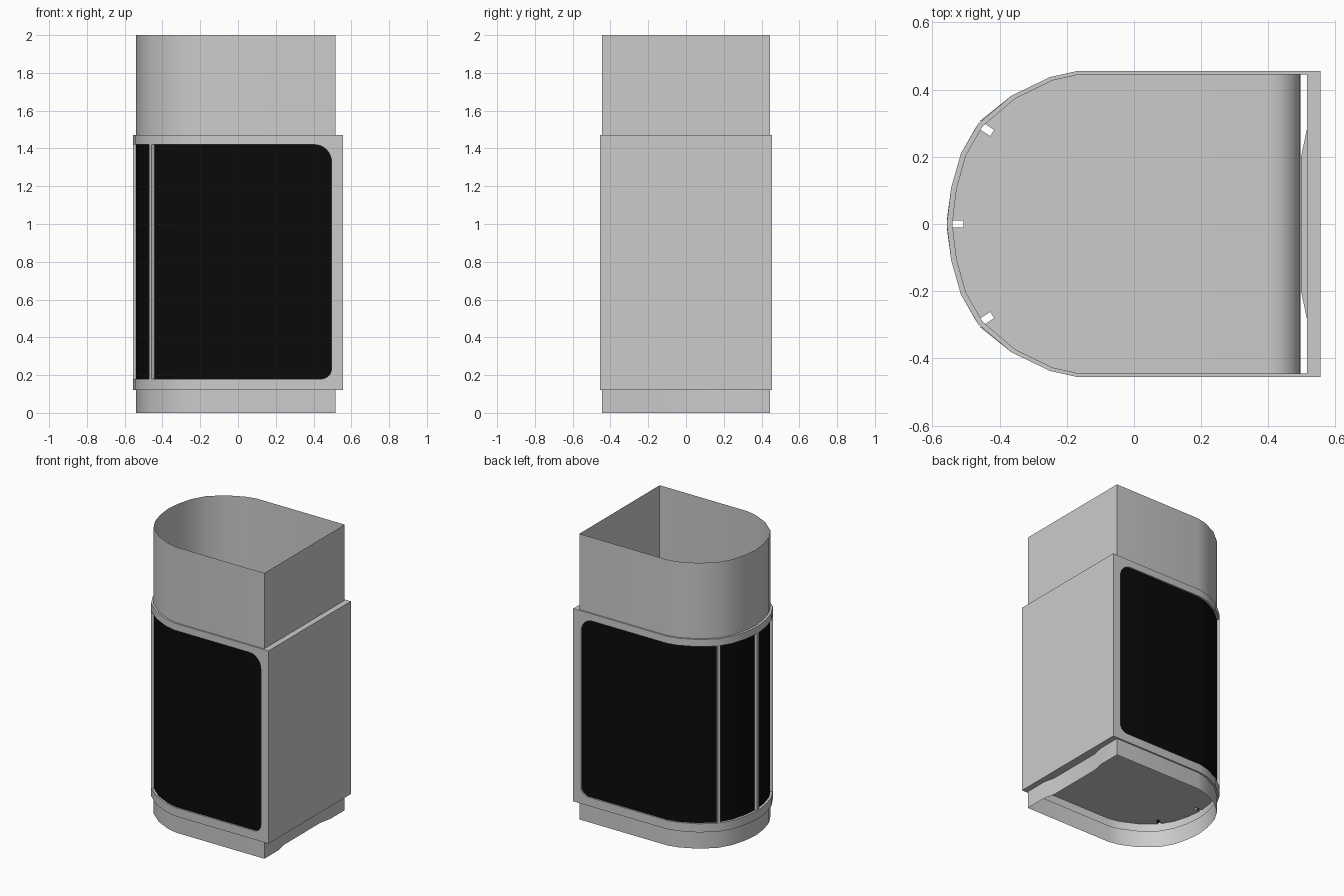
import bpy, bmesh
from math import sin, cos, pi, radians
from mathutils import Vector

if "Cube" in bpy.data.objects:
    bpy.data.objects.remove(bpy.data.objects["Cube"])

Z_LOW, Z_BASE, Z_SILL, Z_HEAD, Z_LEDGE, Z_TOP = 0, 0.12, 0.18, 1.42, 1.47, 2.0
WIN_X, R_HEAD, R_SILL = 0.495, 0.09, 0.055

# Half of the rounded nose, from the straight side to the tip
HALF = [(-0.17, 0.455), (-0.25, 0.437), (-0.364, 0.382), (-0.464, 0.298),
        (-0.515, 0.21), (-0.544, 0.108), (-0.557, 0)]
NOSE = HALF + [(x, -y) for x, y in HALF[-2::-1]]
INNER = [(x * 0.97, y * 0.977) for x, y in NOSE]


def build(name, faces, color=None):
    bm = bmesh.new()
    for f in faces:
        bm.faces.new([bm.verts.new(p) for p in f])
    bmesh.ops.remove_doubles(bm, verts=bm.verts, dist=1e-5)
    bmesh.ops.recalc_face_normals(bm, faces=bm.faces)
    me = bpy.data.meshes.new(name)
    bm.to_mesh(me)
    bm.free()
    ob = bpy.data.objects.new(name, me)
    bpy.context.collection.objects.link(ob)
    if color:
        mat = bpy.data.materials.new(name)
        mat.diffuse_color = color
        mat.use_nodes = True
        mat.node_tree.nodes["Principled BSDF"].inputs["Base Color"].default_value = mat.diffuse_color
        me.materials.append(mat)
    bpy.context.view_layer.objects.active = ob
    ob.select_set(True)
    bpy.ops.object.shade_smooth_by_angle(angle=radians(30))
    ob.select_set(False)
    return ob


def closed(nose, back, mid):
    """D-shaped loop; mid is the x of the middle of the flat back."""
    y = nose[0][1]
    return [(back, y)] + nose + [(back, -y), (back, -0.285), (mid, -0.2), (mid, 0.2), (back, 0.285)]


def wall(path, z0, z1, close=False):
    pairs = list(zip(path, path[1:] + path[:1]))
    return [[(*a, z0), (*b, z0), (*b, z1), (*a, z1)] for a, b in (pairs if close else pairs[:-1])]


def ring(a, b, z):
    n = len(a)
    return [[(*a[i], z), (*a[(i + 1) % n], z), (*b[(i + 1) % n], z), (*b[i], z)] for i in range(n)]


def arc(r, z, s):
    """Rounded window corner in x-z; s=1 upper, s=-1 lower, running towards the back edge."""
    return [(WIN_X - r + r * sin(t), z - s * r + s * r * cos(t)) for t in [i * pi / 16 for i in range(9)]]


WINDOW = arc(R_HEAD, Z_HEAD, 1) + arc(R_SILL, Z_SILL, -1)[::-1]
outer = closed(NOSE, 0.555, 0.555)
upper = closed(INNER, 0.515, 0.515)
lower = closed(INNER, 0.515, 0.497)

# Open sleeves above and below the body
build("upper_sleeve", wall(upper, Z_LEDGE, Z_TOP, True))
build("lower_sleeve", wall(lower, Z_LOW, Z_BASE, True))

# Outer body: ledges, nose bands, back wall and window frames on both sides
x0, ys = NOSE[0]
faces = ring(outer, upper, Z_LEDGE) + ring(outer, lower, Z_BASE)
faces += wall(NOSE, Z_BASE, Z_SILL) + wall(NOSE, Z_HEAD, Z_LEDGE)
faces += wall([(0.555, ys), (0.555, -ys)], Z_BASE, Z_LEDGE)
frame = [(x0, Z_BASE), (0.555, Z_BASE), (0.555, Z_LEDGE), (x0, Z_LEDGE), (x0, Z_HEAD)] + WINDOW + [(x0, Z_SILL)]
for y in (ys, -ys):
    faces.append([(x, y, z) for x, z in frame])
build("body_frame", faces)

# Hollow pillars at the nose; they notch the window lining
notched, pillars = [], []
for x, y in NOSE:
    if (x, abs(y)) in (HALF[3], HALF[6]):
        s = (y > 0) - (y < 0)
        n = Vector((-0.84, 0.54 * s)).normalized() if s else Vector((-1, 0))
        t = Vector((-n.y, n.x)) * 0.011
        v = Vector((x, y))
        box = [tuple(p) for p in (v - t, v - t - n * 0.05, v + t - n * 0.05, v + t)]
        notched += box
        pillars += wall(box, Z_SILL, Z_HEAD, True)
    else:
        notched.append((x, y))
build("window_pillars", pillars)

# Window lining running through the body: ceiling, back and floor
lining = []
for z, r in ((Z_HEAD, R_HEAD), (Z_SILL, R_SILL)):
    e = WIN_X - r
    lining.append([(*p, z) for p in [(e, ys)] + notched + [(e, -ys)]])
for a, b in zip(WINDOW, WINDOW[1:]):
    lining.append([(a[0], ys, a[1]), (b[0], ys, b[1]), (b[0], -ys, b[1]), (a[0], -ys, a[1])])
build("window_lining", lining)

# Dark glass wrapping both sides and the nose
gx, gy = INNER[0]
glass = wall(INNER, Z_SILL, Z_HEAD)
for y in (gy, -gy):
    glass.append([(x, y, z) for x, z in [(gx, Z_SILL), (gx, Z_HEAD)] + WINDOW])
build("window_glass", glass, (0.003, 0.003, 0.003, 1))
